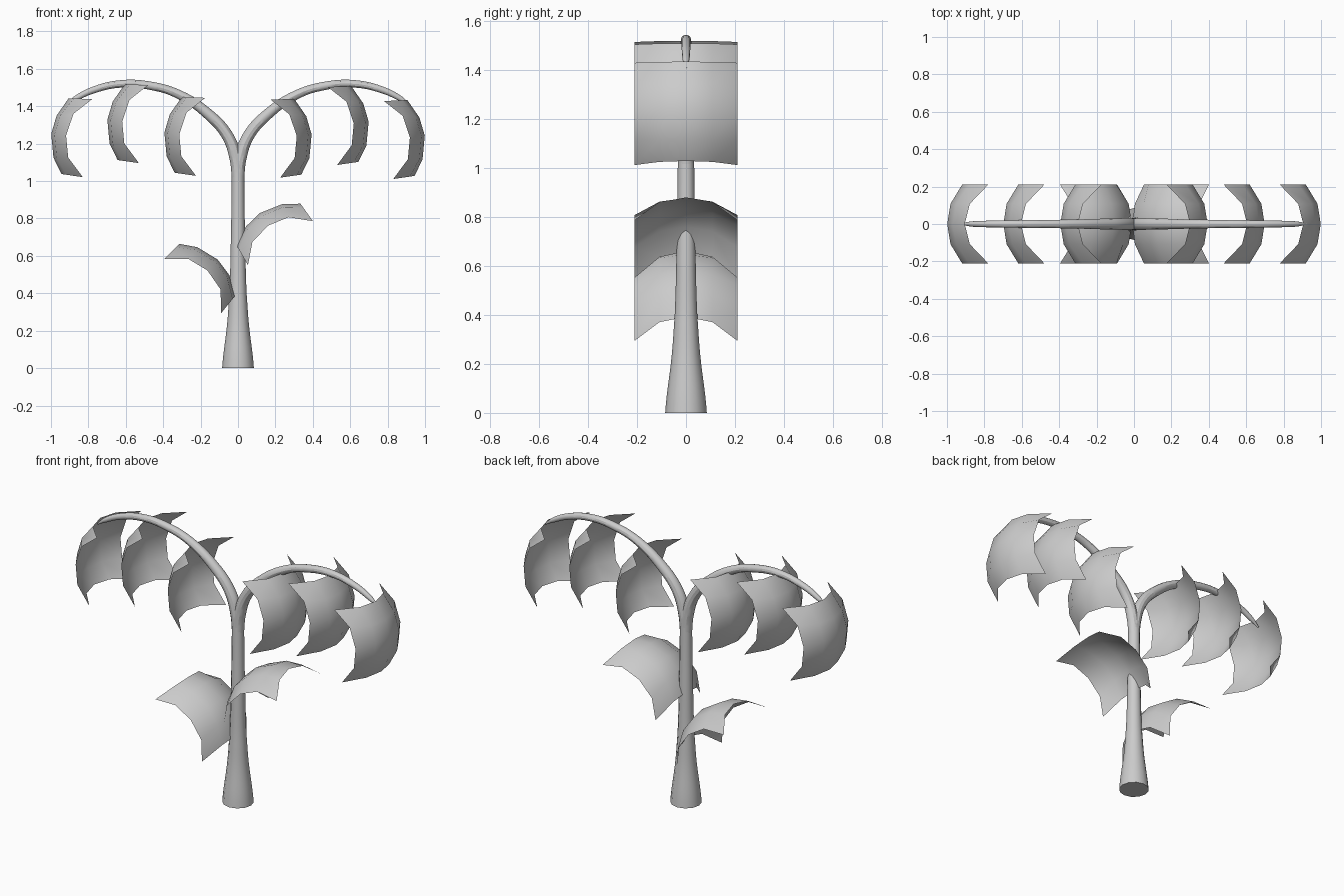
import bpy
import bmesh
from mathutils import Vector

if "Cube" in bpy.data.objects:
    bpy.data.objects.remove(bpy.data.objects["Cube"])

# Side profiles of a leaf: (distance along the chord, bulge), for rim and midline
RIM = [(0, 0), (.09, .09), (.21, .115), (.325, .09), (.42, 0)]
MID = [(.01, .125), (.11, .178), (.21, .195), (.335, .168), (.417, .115)]
# Across the leaf: y position and blend from rim to midline
ACROSS = [(-.21, 0), (-.108, .78), (0, 1), (.108, .78), (.21, 0)]


def leaf(name, start, end, side):
    """Cupped sheet between two rim points (x, z), mirrored in x by side."""
    a = Vector(start)
    d = (Vector(end) - a).normalized()
    n = Vector((-d.y, d.x))
    bm = bmesh.new()
    rows = []
    for rim, mid in zip(RIM, MID):
        row = []
        for y, f in ACROSS:
            t, b = Vector(rim).lerp(Vector(mid), f)
            p = a + d * t + n * b
            row.append(bm.verts.new((side * p.x, y, p.y)))
        rows.append(row)
    for r0, r1 in zip(rows, rows[1:]):
        for i in range(4):
            quad = [r0[i], r0[i + 1], r1[i + 1], r1[i]]
            bm.faces.new(quad if side < 0 else quad[::-1]).smooth = True
    me = bpy.data.meshes.new(name)
    bm.to_mesh(me)
    bm.free()
    ob = bpy.data.objects.new(name, me)
    bpy.context.collection.objects.link(ob)


def stem(name, points, side=1):
    """Tapered round tube through (x, z, radius) points."""
    cu = bpy.data.curves.new(name, 'CURVE')
    cu.dimensions = '3D'
    cu.bevel_depth = 1
    cu.bevel_resolution = 4
    cu.resolution_u = 6
    cu.use_fill_caps = True
    sp = cu.splines.new('BEZIER')
    sp.bezier_points.add(len(points) - 1)
    sp.radius_interpolation = 'CARDINAL'
    for bp, (x, z, r) in zip(sp.bezier_points, points):
        bp.co = (side * x, 0, z)
        bp.radius = r
        bp.handle_left_type = bp.handle_right_type = 'AUTO'
    ob = bpy.data.objects.new(name, cu)
    bpy.context.collection.objects.link(ob)
    bpy.ops.object.select_all(action='DESELECT')
    ob.select_set(True)
    bpy.context.view_layer.objects.active = ob
    bpy.ops.object.convert(target='MESH')
    bpy.ops.object.shade_smooth_by_angle()


# Trunk
stem("trunk", [(0, 0, .085), (0, .2, .062), (0, .4, .046), (0, .75, .037), (0, 1.1, .033)])

# Arching branches, each with three hanging leaves
BRANCH = [(0, 1.0, .032), (.012, 1.12, .033), (.055, 1.24, .031), (.15, 1.35, .029),
          (.32, 1.465, .024), (.47, 1.51, .022), (.62, 1.52, .02), (.77, 1.488, .018),
          (.87, 1.44, .014), (.92, 1.405, .005)]
for label, side, dz in (("left", -1, 0), ("right", 1, -.01)):
    stem(label + "_branch", BRANCH, side)
    for i, (dx, up) in enumerate([(0, 0), (-.3, .075), (-.605, .007)]):
        leaf(f"{label}_hanging_leaf_{i + 1}", (.78 + dx, 1.438 + up + dz),
             (.83 + dx, 1.02 + up + dz), side)

# Leaves growing from the trunk
leaf("right_trunk_leaf", (.053, .55), (.40, .785), 1)
leaf("left_trunk_leaf", (.09, .294), (.40, .588), -1)
